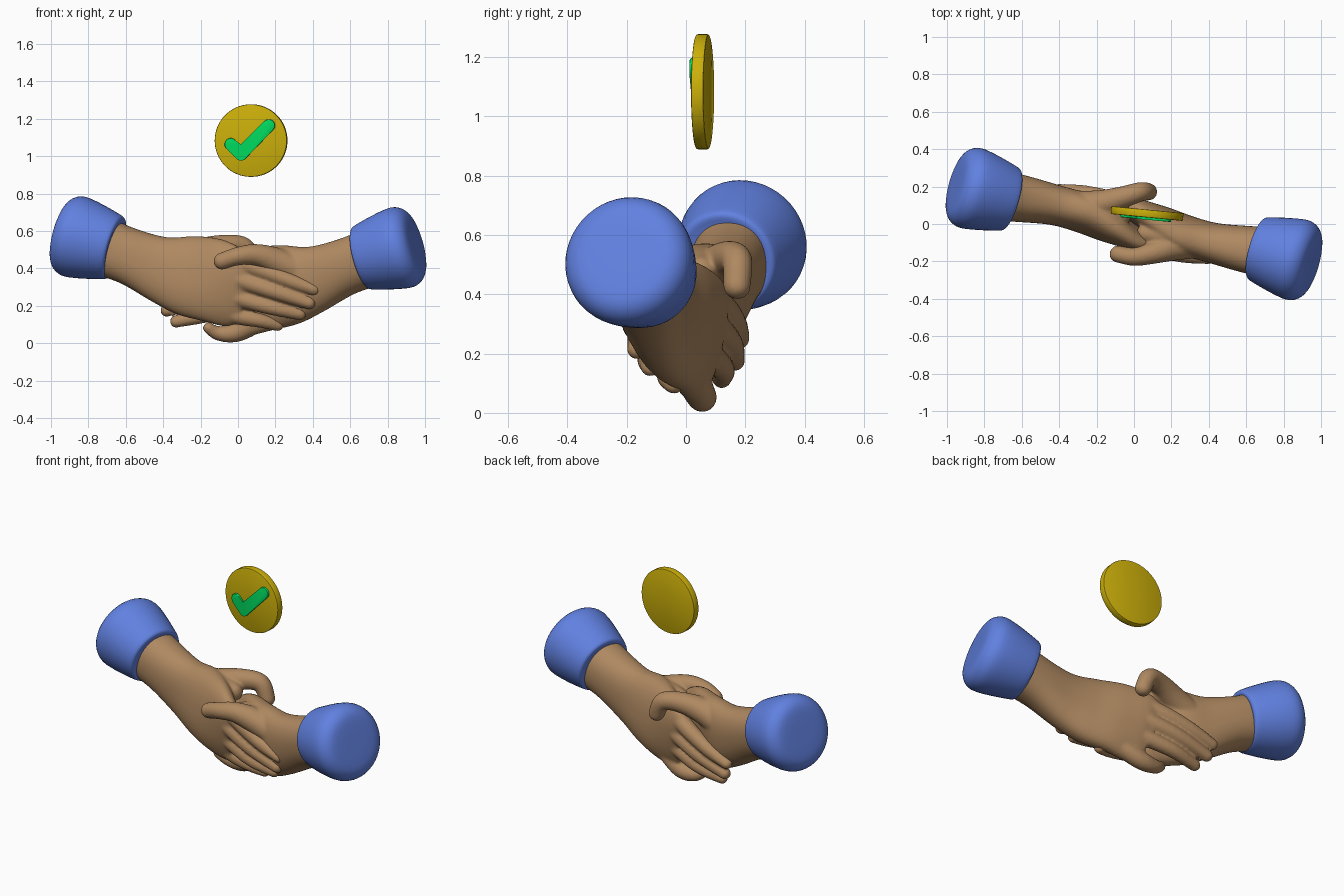
import bpy, bmesh
from math import sin, cos, pi, atan2, radians, copysign
from mathutils import Vector, Matrix

if "Cube" in bpy.data.objects:
    bpy.data.objects.remove(bpy.data.objects["Cube"])

SIDES = 24


def material(name, rgb):
    m = bpy.data.materials.new(name)
    m.diffuse_color = (*rgb, 1)
    m.use_nodes = True
    m.node_tree.nodes["Principled BSDF"].inputs["Base Color"].default_value = m.diffuse_color
    return m


SKIN = material("skin", (0.43, 0.25, 0.12))
BLUE = material("cuff_blue", (0.12, 0.22, 0.75))
GOLD = material("gold", (0.60, 0.43, 0.003))
GREEN = material("green", (0.0, 0.68, 0.11))


def finish(bm, name, mat, angle=40):
    bmesh.ops.recalc_face_normals(bm, faces=bm.faces)
    me = bpy.data.meshes.new(name)
    bm.to_mesh(me)
    bm.free()
    ob = bpy.data.objects.new(name, me)
    bpy.context.collection.objects.link(ob)
    me.materials.append(mat)
    bpy.ops.object.select_all(action='DESELECT')
    bpy.context.view_layer.objects.active = ob
    ob.select_set(True)
    bpy.ops.object.shade_smooth_by_angle(angle=radians(angle))
    return ob


def spline(rows, steps=6):
    """Catmull-Rom through rows of numbers."""
    rows = [Vector(r) for r in rows]
    ext = [rows[0]] + rows + [rows[-1]]
    out = []
    for i in range(len(rows) - 1):
        a, b, c, d = ext[i:i + 4]
        for s in range(steps):
            t = s / steps
            out.append(0.5 * (2 * b + (c - a) * t + (2 * a - 5 * b + 4 * c - d) * t * t
                              + (3 * b - a - 3 * c + d) * t ** 3))
    return out + [rows[-1]]


def loft(bm, rings):
    """Closed skin over rings of points."""
    vs = [[bm.verts.new(p) for p in r] for r in rings]
    for a, b in zip(vs, vs[1:]):
        for i in range(len(a)):
            j = (i + 1) % len(a)
            bm.faces.new((a[i], a[j], b[j], b[i]))
    bm.faces.new(vs[0][::-1])
    bm.faces.new(vs[-1])


def circle(c, axis, r):
    u = axis.cross(Vector((0.1, 1, 0.2))).normalized()
    v = axis.cross(u).normalized()
    return [c + r * (cos(2 * pi * k / SIDES) * u + sin(2 * pi * k / SIDES) * v) for k in range(SIDES)]


def finger(bm, rows):
    """Tapered tube with a round tip; rows are x, y, z, radius."""
    pts = spline(rows)
    rings = []
    for i, p in enumerate(pts):
        d = (pts[min(i + 1, len(pts) - 1)] - pts[max(i - 1, 0)]).to_3d().normalized()
        rings.append(circle(p.to_3d(), d, p[3]))
    end, r = pts[-1].to_3d(), pts[-1][3]
    for a in (20, 40, 60, 78):
        rings.append(circle(end + d * r * 0.9 * sin(radians(a)), d, r * cos(radians(a))))
    loft(bm, rings)


def palm(bm):
    """Forearm and palm: x, y, z, half height, half thickness, lean."""
    rows = [(-.74, .155, .525, .155, .135, 0), (-.59, .132, .467, .147, .121, 0),
            (-.42, .10, .395, .171, .104, 0), (-.28, .06, .364, .208, .10, .02),
            (-.14, -.01, .337, .218, .085, -.06), (-.02, -.06, .295, .205, .065, -.2),
            (.05, -.08, .28, .17, .045, -.2)]
    spots, sizes = spline([r[:3] for r in rows]), spline([r[3:] for r in rows])
    rings = []
    for spot, (h, t, lean) in zip(spots, sizes):
        ring = []
        for k in range(SIDES * 2):
            a = pi * k / SIDES
            c, s = (copysign(abs(f) ** 0.88, f) for f in (cos(a), sin(a)))
            ring.append(spot + h * c * Vector((.24, lean, 1)) + t * s * Vector((.27, 1, 0)))
        rings.append(ring)
    loft(bm, rings)


def place(bm, right):
    """The right arm is the left one turned half round and set a little lower."""
    if right:
        for v in bm.verts:
            x, y, z = v.co
            v.co = (-x, -y, z - .045 + .015 * x)


FINGERS = [
    [(-.10, -.04, .45, .06), (.02, -.09, .425, .052), (.14, -.135, .385, .047),
     (.28, -.168, .332, .041), (.41, -.182, .285, .032)],
    [(-.10, -.03, .37, .06), (.03, -.10, .33, .050), (.20, -.15, .274, .043), (.385, -.165, .213, .034)],
    [(-.10, -.02, .27, .06), (.02, -.08, .235, .048), (.18, -.125, .19, .040), (.335, -.12, .155, .033)]]
PINKY = [[(-.12, 0, .19, .055), (0, -.045, .145, .046), (.12, -.06, .12, .038), (.215, -.04, .095, .032)],
         [(-.14, -.01, .18, .055), (0, -.05, .105, .052), (.1, -.055, .095, .040), (.16, -.035, .125, .030)]]
THUMB = [[(-.36, .10, .42, .08), (-.2, .105, .485, .075), (-.07, .14, .52, .06),
          (.035, .172, .512, .052), (.08, .172, .425, .046)],
         [(-.36, .10, .42, .08), (-.22, .12, .48, .075), (-.1, .155, .518, .059),
          (0, .175, .51, .049), (.09, .16, .48, .045)]]
# Fill between thumb and forefinger
WEB = [(-.30, .09, .45, .06), (-.18, .065, .49, .068), (-.06, .05, .478, .052)]
CUFF = [(0, .02), (0, .14), (.008, .174), (.03, .205), (.065, .222), (.10, .225), (.2, .206),
        (.297, .181), (.313, .175), (.32, .164), (.32, .15), (.31, .12)]

# Hands and cuffs
for right, side in enumerate(("left", "right")):
    bm = bmesh.new()
    palm(bm)
    for rows in FINGERS + [PINKY[right], THUMB[right], WEB]:
        finger(bm, rows)
    place(bm, right)
    hand = finish(bm, side + "_hand", SKIN)
    rm = hand.modifiers.new("blend", 'REMESH')
    rm.mode = 'VOXEL'
    rm.voxel_size = 0.0085
    rm.use_smooth_shade = True
    sm = hand.modifiers.new("soften", 'SMOOTH')
    sm.factor, sm.iterations = 0.5, 8

    bm = bmesh.new()
    axis = Vector((.93, -.265, -.26)).normalized()
    base = Vector((-.953, .215, .592))
    loft(bm, [circle(base + axis * t, axis, r) for t, r in CUFF])
    place(bm, right)
    cuff = finish(bm, side + "_cuff", BLUE, 80)
    sub = cuff.modifiers.new("round", 'SUBSURF')
    sub.levels = sub.render_levels = 1

# Coin and its check mark share one placement
PLACE = Matrix.Translation((.07, .056, 1.083)) @ Matrix.Rotation(radians(-5.5), 4, 'Z')

bm = bmesh.new()
bmesh.ops.create_cone(bm, cap_ends=True, segments=64, radius1=.194, radius2=.194, depth=.042,
                      matrix=Matrix.Rotation(pi / 2, 4, 'X'))
rim = [e for e in bm.edges if any(len(f.verts) > 4 for f in e.link_faces)]
bmesh.ops.bevel(bm, geom=rim, offset=.005, segments=2, affect='EDGES', profile=0.5)
bm.transform(PLACE)
finish(bm, "coin", GOLD)

# Check mark: rounded stroke outline pushed forward
p = [Vector(q) for q in ((-.107, -.02), (-.052, -.074), (.098, .081))]
w = .033
a1 = atan2(p[1].y - p[0].y, p[1].x - p[0].x)
a2 = atan2(p[2].y - p[1].y, p[2].x - p[1].x)


def arc(c, a, b, n=10):
    return [c + w * Vector((cos(a + (b - a) * i / n), sin(a + (b - a) * i / n))) for i in range(n + 1)]


n1, n2 = (Vector((cos(a + pi / 2), sin(a + pi / 2))) for a in (a1, a2))
outline = (arc(p[0], a1 + pi / 2, a1 + 3 * pi / 2) + arc(p[1], a1 - pi / 2, a2 - pi / 2)
           + arc(p[2], a2 - pi / 2, a2 + pi / 2) + [p[1] + (n1 + n2) * w / (1 + n1.dot(n2))])
bm = bmesh.new()
loft(bm, [[Vector((q.x, y, q.y)) for q in outline] for y in (-.015, -.033)])
front = [e for e in bm.edges if all(v.co.y < -.03 for v in e.verts)]
bmesh.ops.bevel(bm, geom=front, offset=.005, segments=2, affect='EDGES', profile=0.5)
bm.transform(PLACE)
finish(bm, "check_mark", GREEN)
